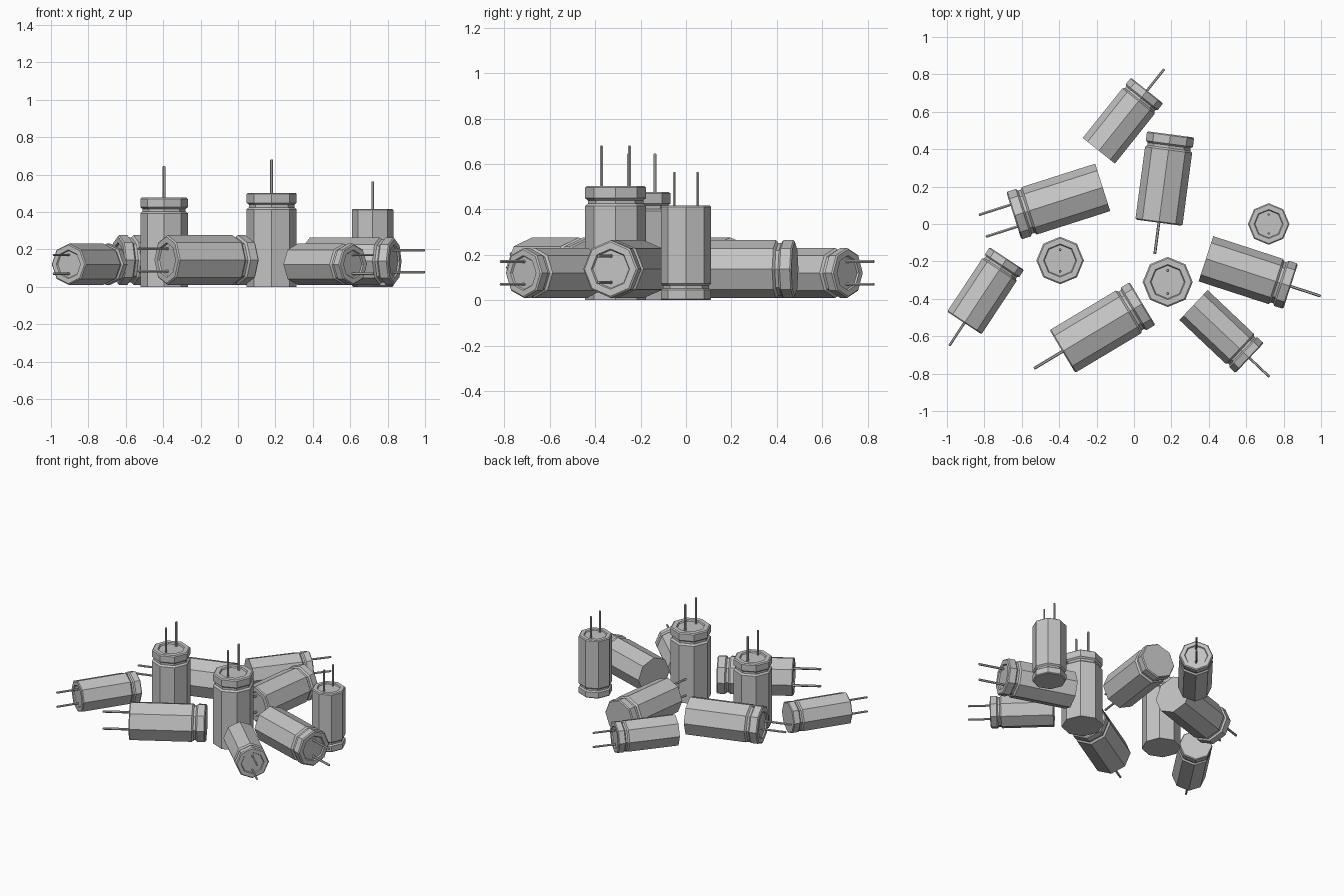
import bpy
import bmesh
import math
from mathutils import Matrix, Vector

cube = bpy.data.objects.get("Cube")
if cube:
    bpy.data.objects.remove(cube, do_unlink=True)

grey = bpy.data.materials.new("plain_grey")
grey.use_nodes = True
grey.diffuse_color = (0.55, 0.55, 0.55, 1)
grey.node_tree.nodes["Principled BSDF"].inputs["Base Color"].default_value = (0.55, 0.55, 0.55, 1)

HEIGHT = 3.75      # can height in radii
LEAD_TOP = 5.08    # tip of the wire leads
SPACING = 0.46     # lead offset from the axis


def lathe(name, profile, sides, matrix, offset=0.0):
    """Faceted solid from (radius, height) rings, capped at both ends."""
    bm = bmesh.new()
    rings = []
    for r, z in profile:
        angles = [2 * math.pi * i / sides for i in range(sides)]
        rings.append([bm.verts.new((r * math.cos(a), r * math.sin(a) + offset, z)) for a in angles])
    for low, high in zip(rings, rings[1:]):
        for i in range(sides):
            j = (i + 1) % sides
            bm.faces.new((low[i], low[j], high[j], high[i]))
    bm.faces.new(rings[0][::-1])
    bm.faces.new(rings[-1])
    bmesh.ops.recalc_face_normals(bm, faces=bm.faces)
    mesh = bpy.data.meshes.new(name)
    bm.to_mesh(mesh)
    bm.free()
    mesh.materials.append(grey)
    obj = bpy.data.objects.new(name, mesh)
    obj.matrix_world = matrix
    bpy.context.collection.objects.link(obj)
    return obj


# Crimp groove, measured inward from one end, and the recessed lead-end rim
groove = [(1, 0.40), (0.91, 0.47), (0.91, 0.58), (1, 0.66)]
rim = [(1, HEIGHT - 0.05), (0.94, HEIGHT), (0.70, HEIGHT), (0.66, HEIGHT - 0.07)]
can_groove_top = [(1, 0)] + [(r, HEIGHT - z) for r, z in reversed(groove)] + rim
can_groove_base = [(0.95, 0), (1, 0.05)] + groove + rim
lead = [(0.06, HEIGHT - 0.15), (0.06, LEAD_TOP - 0.03), (0.04, LEAD_TOP)]


def capacitor(label, matrix, top_groove):
    lathe("can_" + label, can_groove_top if top_groove else can_groove_base, 8, matrix)
    for side, y in (("a", -SPACING), ("b", SPACING)):
        lathe(f"lead_{side}_{label}", lead, 6, matrix, y)


# Standing capacitors: position, radius, groove at the lead end
standing = [
    ((-0.395, -0.195), 0.127, True),
    ((0.18, -0.31), 0.134, True),
    ((0.72, 0.0), 0.111, False),
]
for n, ((x, y), radius, top_groove) in enumerate(standing, 1):
    capacitor(f"standing_{n}", Matrix.Translation((x, y, 0)) @ Matrix.Scale(radius, 4), top_groove)

# Lying capacitors: base end, lead end, radius, groove at lead end, roll in degrees
lying = [
    ((-0.68, -0.185), (-0.907, -0.529), 0.110, False, 0),
    ((-0.17, 0.195), (-0.64, 0.045), 0.133, True, 90),
    ((0.043, -0.427), (-0.38, -0.68), 0.133, False, 0),
    ((-0.185, 0.395), (0.067, 0.71), 0.110, True, 0),
    ((0.195, 0.473), (0.134, 0.013), 0.127, False, 0),
    ((0.388, -0.187), (0.834, -0.332), 0.127, True, 0),
    ((0.318, -0.433), (0.618, -0.717), 0.110, True, 0),
]
for n, (base, end, radius, top_groove, roll) in enumerate(lying, 1):
    base, end = Vector((*base, 0)), Vector((*end, 0))
    axis = (end - base).normalized()
    up = Vector((0, 0, 1))
    turn = Matrix((up.cross(axis), up, axis)).transposed().to_4x4()
    start = (base + end) / 2 - axis * HEIGHT * radius / 2 + up * (radius + 0.01)
    matrix = (Matrix.Translation(start) @ turn
              @ Matrix.Rotation(math.radians(roll), 4, "Z") @ Matrix.Scale(radius, 4))
    capacitor(f"lying_{n}", matrix, top_groove)
